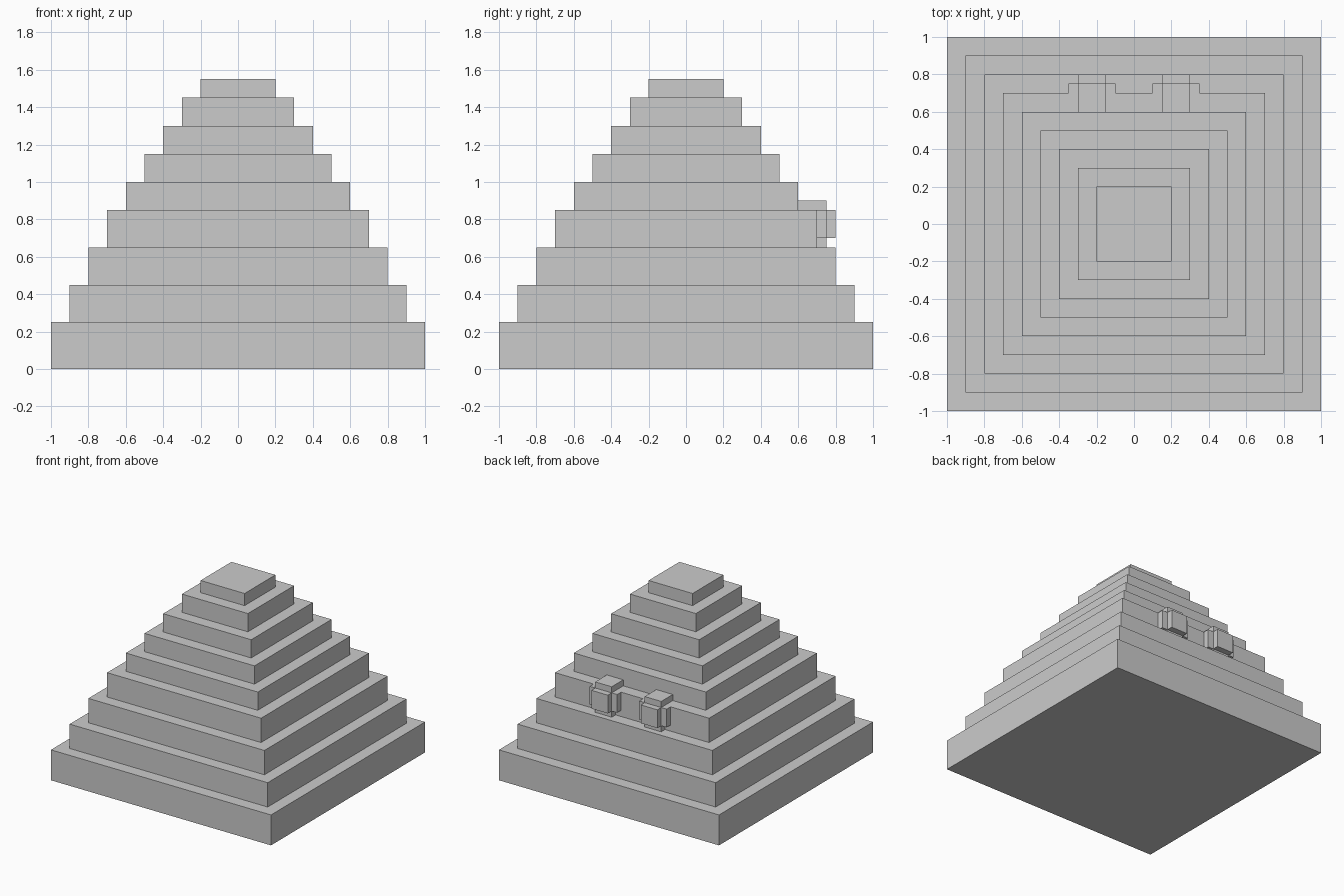
import bpy

if "Cube" in bpy.data.objects:
    bpy.data.objects.remove(bpy.data.objects["Cube"])


def box(name, x0, x1, y0, y1, z0, z1):
    bpy.ops.mesh.primitive_cube_add(
        size=1, location=((x0 + x1) / 2, (y0 + y1) / 2, (z0 + z1) / 2))
    ob = bpy.context.object
    ob.name = name
    ob.scale = (x1 - x0, y1 - y0, z1 - z0)
    bpy.ops.object.transform_apply(location=False, rotation=False, scale=True)
    return ob


# Stepped tiers, each 0.1 narrower per side than the one below
heights = [0.25, 0.2, 0.2, 0.2, 0.15, 0.15, 0.15, 0.15, 0.1]
z = 0
for i, h in enumerate(heights):
    r = 1 - 0.1 * i
    box(f"tier_{i + 1}", -r, r, -r, r, z, z + h)
    z += h

# Pair of block ornaments on the back ledge
for side, cx in (("left", -0.225), ("right", 0.225)):
    # Upright core
    box(f"ornament_core_{side}", cx - 0.075, cx + 0.075, 0.6, 0.75, 0.65, 0.9)
    # Side wings
    box(f"ornament_wings_{side}", cx - 0.125, cx + 0.125, 0.7, 0.75, 0.7, 0.85)
    # Projecting face block
    box(f"ornament_face_{side}", cx - 0.075, cx + 0.075, 0.75, 0.8, 0.7, 0.85)
